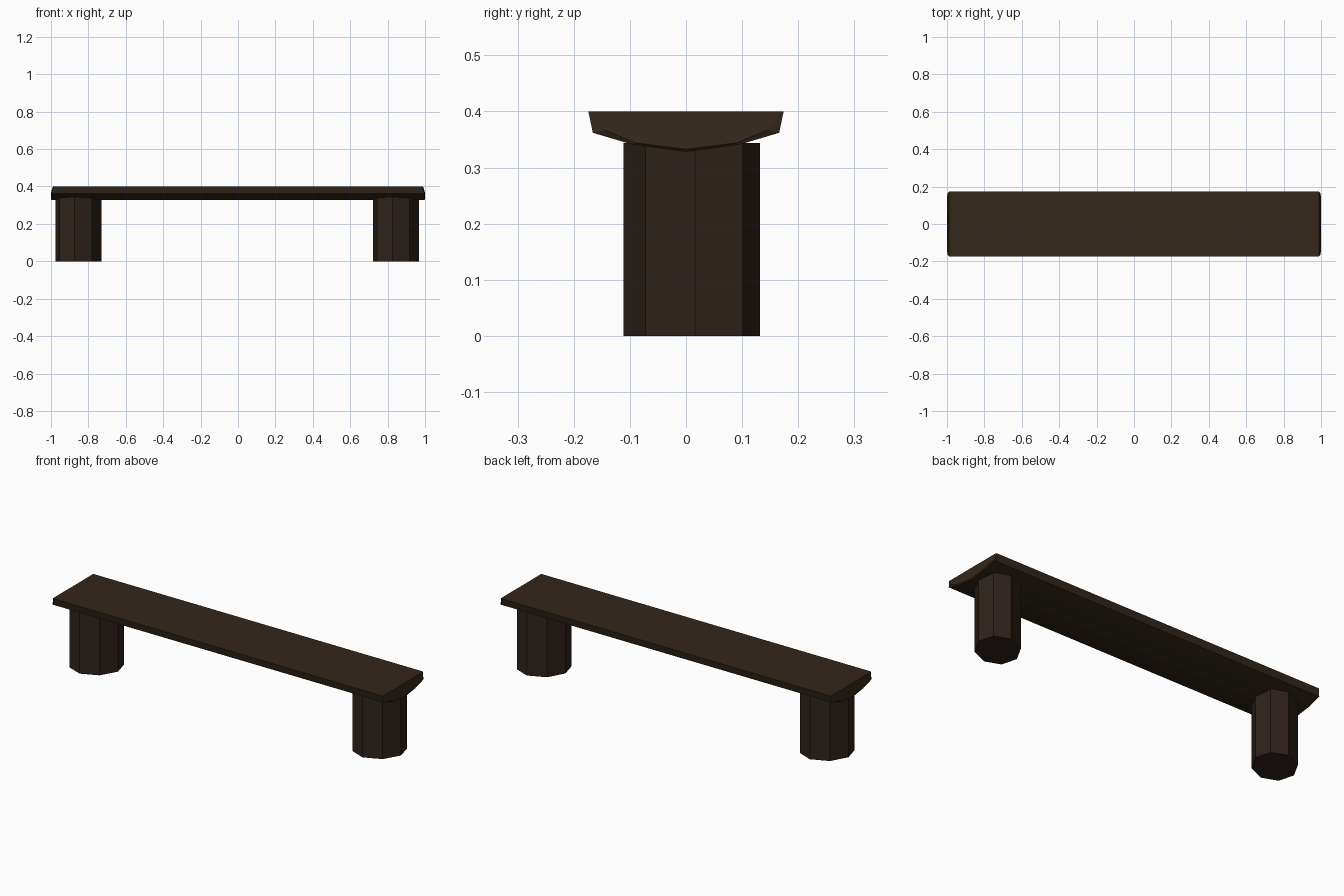
import bpy, bmesh
from math import radians
from mathutils import Matrix

if "Cube" in bpy.data.objects:
    bpy.data.objects.remove(bpy.data.objects["Cube"])


def material(name, rgb):
    m = bpy.data.materials.new(name)
    m.diffuse_color = (*rgb, 1)
    m.use_nodes = True
    m.node_tree.nodes["Principled BSDF"].inputs["Base Color"].default_value = m.diffuse_color
    return m


def add_object(name, bm, mat):
    bmesh.ops.recalc_face_normals(bm, faces=bm.faces)
    mesh = bpy.data.meshes.new(name)
    bm.to_mesh(mesh)
    bm.free()
    mesh.materials.append(mat)
    ob = bpy.data.objects.new(name, mesh)
    bpy.context.collection.objects.link(ob)
    return ob


wood = material("dark_wood", (0.033, 0.02, 0.011))
bark = material("dark_bark", (0.028, 0.016, 0.011))

# Seat: half-log plank, lofted through rings with slightly chamfered ends
outer = [(-0.174, 0.4), (-0.166, 0.362), (-0.095, 0.341), (0, 0.328),
         (0.095, 0.341), (0.166, 0.362), (0.174, 0.4)]
inner = [(-0.170, 0.4), (-0.145, 0.367), (-0.09, 0.344), (0, 0.333),
         (0.09, 0.344), (0.145, 0.367), (0.170, 0.4)]


def end_x(z):
    return min(1.0, 0.99 + (0.4 - z) * 0.3)


bm = bmesh.new()
rings = []
for side, profile in ((-1, inner), (-1, outer), (1, outer), (1, inner)):
    inset = 0.004 if profile is outer else 0
    rings.append([bm.verts.new((side * (end_x(z) - inset), y, z))
                  for y, z in profile])
for a, b in zip(rings, rings[1:]):
    for i in range(len(a)):
        j = (i + 1) % len(a)
        bm.faces.new((a[i], a[j], b[j], b[i]))
bm.faces.new(rings[0])
bm.faces.new(rings[-1])
add_object("seat", bm, wood)

# Legs: upright eight-sided logs with a slightly oval, turned cross-section
LEG_TOP = 0.344
for name, x in (("left_leg", -0.854), ("right_leg", 0.844)):
    bm = bmesh.new()
    place = (Matrix.Translation((x, 0.01, LEG_TOP / 2))
             @ Matrix.Rotation(radians(42), 4, 'Z')
             @ Matrix.Diagonal((0.135, 0.110, 1, 1)))
    bmesh.ops.create_cone(bm, cap_ends=True, segments=8, radius1=1, radius2=1,
                          depth=LEG_TOP, matrix=place)
    add_object(name, bm, bark)
